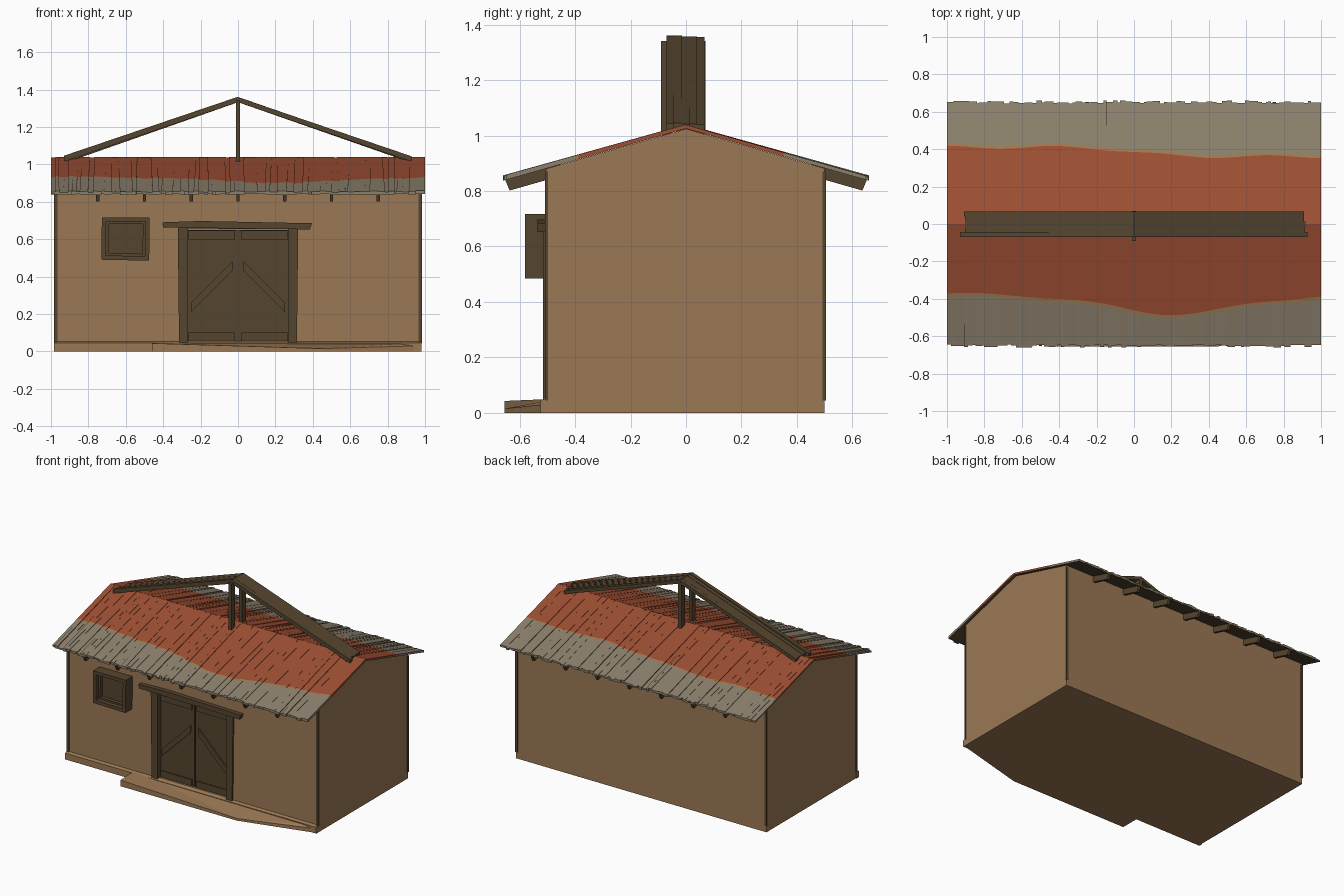
import bpy, bmesh, math, random
from mathutils import Vector

if "Cube" in bpy.data.objects:
    bpy.data.objects.remove(bpy.data.objects["Cube"])

random.seed(7)


def material(name, r, g, b):
    m = bpy.data.materials.new(name)
    m.diffuse_color = (r, g, b, 1)
    m.use_nodes = True
    m.node_tree.nodes["Principled BSDF"].inputs["Base Color"].default_value = m.diffuse_color
    return m


TAN = material("tan plaster", 0.33, 0.19, 0.09)
WOOD = material("dark wood", 0.092, 0.060, 0.029)
RED = material("red roof paint", 0.34, 0.078, 0.033)
GREY = material("bare grey boards", 0.26, 0.215, 0.15)
EDGE = material("worn paint edge", 0.36, 0.19, 0.08)


def finish(name, bm, mats):
    bmesh.ops.recalc_face_normals(bm, faces=bm.faces)
    me = bpy.data.meshes.new(name)
    bm.to_mesh(me)
    bm.free()
    for m in mats:
        me.materials.append(m)
    ob = bpy.data.objects.new(name, me)
    bpy.context.collection.objects.link(ob)
    return ob


def loft(bm, a, b):
    """Closed solid between two matching outlines."""
    va, vb = [bm.verts.new(p) for p in a], [bm.verts.new(p) for p in b]
    n = len(va)
    bm.faces.new(va)
    bm.faces.new(vb[::-1])
    for i in range(n):
        bm.faces.new((va[i], vb[i], vb[(i + 1) % n], va[(i + 1) % n]))


def prism_x(name, profile, x0, x1, mat):
    bm = bmesh.new()
    loft(bm, [(x0, y, z) for y, z in profile], [(x1, y, z) for y, z in profile])
    return finish(name, bm, [mat])


def prism_y(name, profile, y0, y1, mat):
    bm = bmesh.new()
    loft(bm, [(x, y0, z) for x, z in profile], [(x, y1, z) for x, z in profile])
    return finish(name, bm, [mat])


def box(name, x0, x1, y0, y1, z0, z1, mat):
    return prism_x(name, [(y0, z0), (y1, z0), (y1, z1), (y0, z1)], x0, x1, mat)


def roof_z(y):
    return 1.038 - 0.285 * abs(y)


# House body with a shallow door recess
body = prism_x("house_walls", [(-0.505, 0), (0.5, 0), (0.5, roof_z(0.5) - 0.014),
               (0, roof_z(0) - 0.014), (-0.505, roof_z(0.505) - 0.014)], -0.98, 0.98, TAN)
cutter = box("door_cutter", -0.275, 0.275, -0.6, -0.465, 0.05, 0.655, TAN)
cutter.hide_render = True
cutter.hide_viewport = True
cut = body.modifiers.new("door recess", "BOOLEAN")
cut.operation = "DIFFERENCE"
cut.object = cutter

# Front plinth and worn doorstep
prism_x("front_plinth", [(-0.525, 0), (-0.50, 0), (-0.50, 0.055), (-0.525, 0.045)], -0.985, 0.98, TAN)
bm = bmesh.new()
loft(bm, [(-0.46, -0.655, 0), (0.45, -0.655, 0), (0.98, -0.515, 0), (0.98, -0.49, 0), (-0.46, -0.49, 0)],
     [(-0.46, -0.655, 0.043), (0.45, -0.655, 0.015), (0.98, -0.515, 0.03), (0.98, -0.49, 0.045), (-0.46, -0.49, 0.05)])
bmesh.ops.triangulate(bm, faces=[f for f in bm.faces if len(f.verts) == 5])
finish("doorstep", bm, [TAN])

# Thin corner trims
for sx in (-1, 1):
    for y in (-0.503, 0.498):
        x0, x1 = sorted((sx * 0.966, sx * 0.984))
        box("corner_trim", x0, x1, y - 0.006, y + 0.006, 0.045, 0.87, WOOD)


# Roof: uneven boards, red near the ridge, bare grey at the eaves
def paint_line(x, s):
    if s > 0:
        return 0.385 - 0.025 * math.tanh(5 * x) + 0.008 * math.sin(11 * x)
    return 0.375 + 0.105 * math.exp(-((x - 0.22) / 0.5) ** 2) + 0.008 * math.sin(9 * x)


bm = bmesh.new()
for s in (-1, 1):
    cuts = [-1.0]
    while cuts[-1] < 0.96:
        cuts.append(cuts[-1] + random.uniform(0.016, 0.038))
    cuts[-1] = 1.0
    slant = [random.uniform(-0.007, 0.007) for _ in cuts]
    slant[0] = slant[-1] = 0
    for i in range(len(cuts) - 1):
        lift = random.uniform(-0.003, 0.006)
        tip = random.uniform(0.645, 0.66)
        top, low = [], []
        for k in (0, 1, 2, 3):
            for j in (i, i + 1):
                p = paint_line(cuts[j], s)
                y = (0, p, p + 0.013, tip)[k]
                x = cuts[j] + slant[j] * (2 * y / 0.66 - 1)
                z = roof_z(y) + lift * (0.4 + y)
                top.append(bm.verts.new((x, s * y, z)))
                low.append(bm.verts.new((x, s * y, roof_z(y) - 0.013)))
        quads = []
        for k in (0, 1, 2):
            a, b, c, d = 2 * k, 2 * k + 1, 2 * k + 3, 2 * k + 2
            quads.append(((top[a], top[b], top[c], top[d]), k))
            quads.append(((low[a], low[d], low[c], low[b]), 3))
            quads.append(((top[a], top[d], low[d], low[a]), k))
            quads.append(((top[b], low[b], low[c], top[c]), k))
        quads.append(((top[0], low[0], low[1], top[1]), 0))
        quads.append(((top[6], top[7], low[7], low[6]), 2))
        for vs, m in quads:
            bm.faces.new(vs).material_index = m
finish("roof_boards", bm, [RED, EDGE, GREY, WOOD])

# Rafter ends under both eaves
for s in (-1, 1):
    for i in range(-3, 4):
        x = i * 0.25
        prism_x("rafter", [(s * 0.45, roof_z(0.45) - 0.012), (s * 0.652, roof_z(0.652) - 0.012),
                (s * 0.636, roof_z(0.636) - 0.055), (s * 0.45, roof_z(0.45) - 0.055)],
                x - 0.009, x + 0.009, WOOD)

# Ridge truss: two sloping beams of slats on a pair of posts
for s in (-1, 1):
    for k in range(5):
        y = -0.07 + k * 0.0275
        d = random.uniform(-0.006, 0.002)
        end = random.uniform(0.90, 0.93)
        prism_y("truss_beam_slat", [(0, 1.36 + d), (s * end, 1.045 + d), (s * end, 1.015), (0, 1.332)],
                y, y + 0.0275, WOOD)
for y0, y1 in ((-0.09, -0.05), (0.03, 0.07)):
    box("truss_post", -0.012, 0.012, y0, y1, 1.0, 1.34, WOOD)

# Double door with rails and diagonal braces
for s in (-1, 1):
    def side(a, b):
        return sorted((s * a, s * b))
    box("door_leaf", *side(0.004, 0.275), -0.48, -0.46, 0.05, 0.65, WOOD)
    for z0, z1 in ((0.055, 0.10), (0.595, 0.645)):
        box("door_rail", *side(0.02, 0.265), -0.49, -0.478, z0, z1, WOOD)
    prism_y("door_brace", [(s * 0.03, 0.43), (s * 0.03, 0.48), (s * 0.25, 0.26), (s * 0.25, 0.21)],
            -0.49, -0.478, WOOD)
    # Jamb, slightly tapered
    prism_y("door_jamb", [(s * 0.268, 0.045), (s * 0.315, 0.045), (s * 0.322, 0.66), (s * 0.268, 0.66)],
            -0.516, -0.465, WOOD)
prism_y("door_lintel", [(-0.40, 0.662), (0.385, 0.652), (0.395, 0.685), (-0.20, 0.697), (-0.405, 0.69)],
        -0.535, -0.47, WOOD)

# Window: deep frame with a stepped recess
bm = bmesh.new()
loft(bm, [(-0.73, -0.58, 0.49), (-0.475, -0.58, 0.485), (-0.472, -0.58, 0.717), (-0.728, -0.58, 0.717)],
     [(-0.73, -0.49, 0.49), (-0.475, -0.49, 0.485), (-0.472, -0.49, 0.717), (-0.728, -0.49, 0.717)])
bmesh.ops.recalc_face_normals(bm, faces=bm.faces)
bm.normal_update()
front = min(bm.faces, key=lambda f: f.calc_center_median().y)
for inset, depth in ((0.033, 0.03), (0.018, 0.025)):
    bmesh.ops.inset_region(bm, faces=[front], thickness=inset)
    new = bmesh.ops.extrude_discrete_faces(bm, faces=[front])["faces"][0]
    bmesh.ops.translate(bm, verts=new.verts, vec=Vector((0, depth, 0)))
    front = new
    bm.normal_update()
finish("window_frame", bm, [WOOD])
